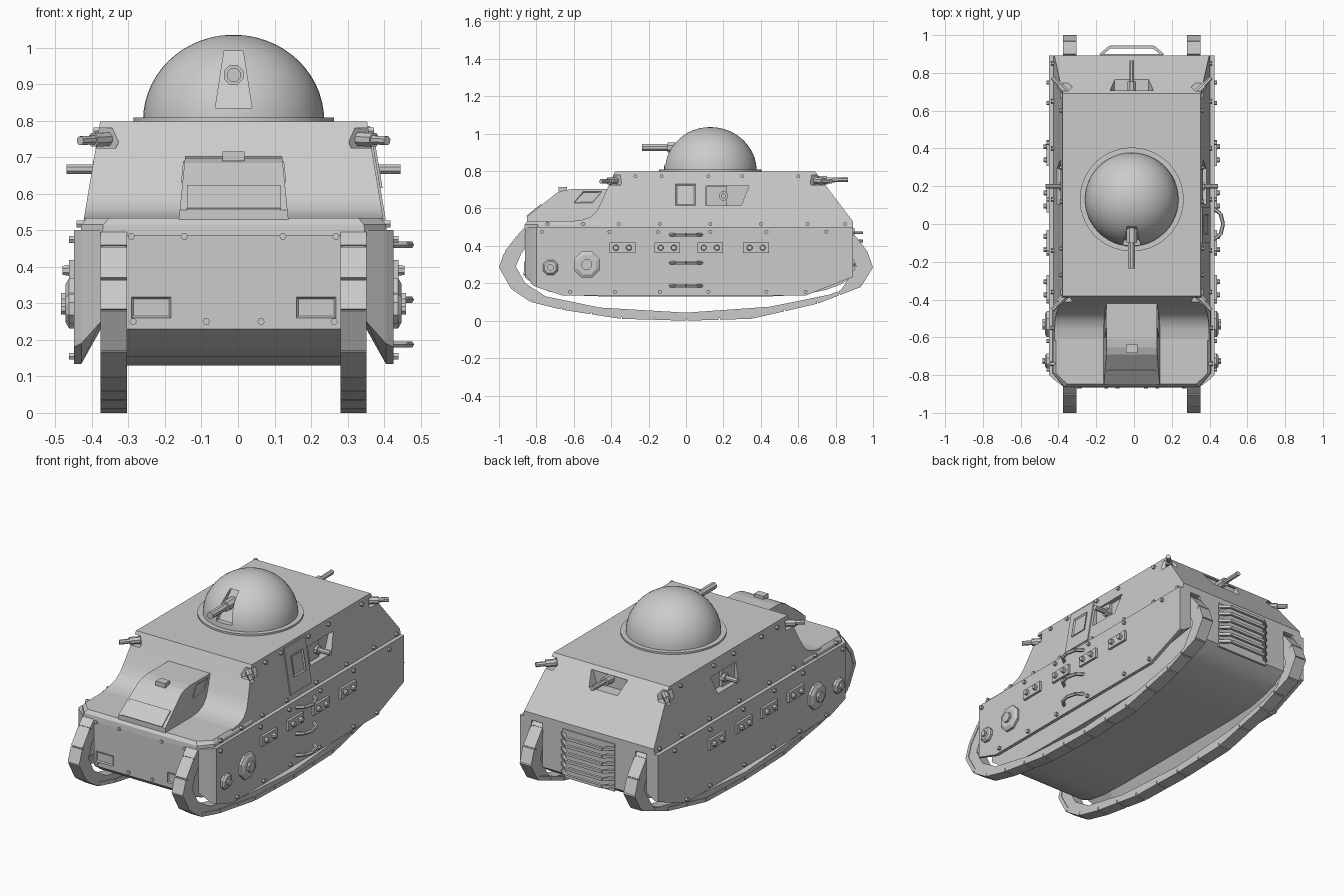
import bpy, bmesh, math
from mathutils import Vector, Matrix

if "Cube" in bpy.data.objects:
    bpy.data.objects.remove(bpy.data.objects["Cube"])

CX = -0.012  # body centre line; the one-sided handles shift the bounds


def finish(name, bm, mirror=False, smooth=None):
    bmesh.ops.recalc_face_normals(bm, faces=bm.faces)
    me = bpy.data.meshes.new(name)
    bm.to_mesh(me)
    bm.free()
    ob = bpy.data.objects.new(name, me)
    bpy.context.collection.objects.link(ob)
    ob.location.x = CX
    if mirror:
        ob.modifiers.new("mirror", 'MIRROR')
    if smooth:
        me.shade_smooth()
        me.set_sharp_from_angle(angle=math.radians(smooth))
    return ob


def loft(bm, sections):
    """Skin closed sections with equal point counts; returns the last cap."""
    rings = [[bm.verts.new(p) for p in s] for s in sections]
    n = len(rings[0])
    for a, b in zip(rings, rings[1:]):
        for i in range(n):
            bm.faces.new((a[i], a[(i + 1) % n], b[(i + 1) % n], b[i]))
    bm.faces.new(rings[0])
    return bm.faces.new(rings[-1])


def box(bm, c, size, rot=0):
    m = Matrix.Translation(c) @ Matrix.Rotation(rot, 4, 'Z') @ Matrix.Diagonal((*size, 1))
    bmesh.ops.create_cube(bm, size=1, matrix=m)


def tube(bm, p, q, r, n=8, r2=None):
    p, q = Vector(p), Vector(q)
    m = Matrix.Translation((p + q) / 2) @ (q - p).to_track_quat('Z', 'Y').to_matrix().to_4x4()
    bmesh.ops.create_cone(bm, cap_ends=True, segments=n, radius1=r, radius2=r if r2 is None else r2,
                          depth=(q - p).length, matrix=m @ Matrix.Rotation(math.pi / n, 4, 'Z'))


def tapered(bm, profile, w):
    """Side profile (y, z) spread to half width w(z)."""
    loft(bm, [[(s * w(z), y, z) for y, z in profile] for s in (-1, 1)])


def panel(bm, pts, w, t, inset=0):
    """Raised panel on a tilted side wall, with optional sunken window."""
    f = loft(bm, [[(w(z) + d, y, z) for y, z in pts] for d in (-.01, t)])
    if inset:
        bmesh.ops.recalc_face_normals(bm, faces=bm.faces)
        bmesh.ops.inset_individual(bm, faces=[f], thickness=inset, depth=-.008)


def rect(y0, y1, z0, z1):
    return [(y0, z0), (y1, z0), (y1, z1), (y0, z1)]


def cut(ob, cutter):
    cutter.hide_render = True
    m = ob.modifiers.new("cut", 'BOOLEAN')
    m.operation, m.object = 'DIFFERENCE', cutter
    bpy.context.view_layer.objects.active = ob
    bpy.ops.object.modifier_apply(modifier=m.name)
    bpy.data.objects.remove(cutter)


def hull_w(z):
    return .415 - .05 * (z - .5) / .3


def hood_w(z):
    return .15 - .017 * (z - .53) / .17


# lower hull between the tracks
bm = bmesh.new()
belly = [(-.86, .51), (-.86, .23), (-.8, .185), (-.73, .155), (-.62, .136), (-.45, .13), (.45, .13),
         (.62, .138), (.75, .165), (.83, .195), (.893, .24), (.893, .51)]
tapered(bm, belly, lambda z: .295)
finish("lower_hull", bm, smooth=32)

# front deck with chamfered corners
bm = bmesh.new()
loft(bm, [[(-.42 + i, -.45, z), (-.42 + i, -.79, z), (-.36 + i, -.865 + i, z), (.36 - i, -.865 + i, z),
           (.42 - i, -.79, z), (.42 - i, -.45, z)] for z, i in ((.485, 0), (.515, .003), (.533, .018))])
finish("front_deck", bm)

# upper hull with gun ports cut out
bm = bmesh.new()
tapered(bm, [(-.62, .49), (-.62, .532), (-.56, .538), (-.51, .555), (-.475, .59), (-.45, .64), (-.38, .798),
             (.69, .798), (.893, .53), (.893, .49)], hull_w)
upper = finish("upper_hull", bm)
bm = bmesh.new()
CORNERS = [(-.405, -1), (.725, 1)]
for s in (-1, 1):
    port = [(.107, .72), (.337, .72), (.294, .615), (.107, .615)]
    loft(bm, [[(s * x, y, z) for y, z in port] for x in (.353, .5)])
    for y, d in CORNERS:
        box(bm, (s * .375, y, .752), (.085, .085, .055), math.pi / 4)
loft(bm, [[(-.115, y, .775), (.115, y, .775), (.09, y, .70), (-.09, y, .70)] for y in (.695, 1)])
cut(upper, finish("port_cutter", bm))
upper.data.shade_smooth()
upper.data.set_sharp_from_angle(angle=math.radians(32))

# side skirts, sloped inward underneath
bm = bmesh.new()
outer = [(-.8, .5), (-.8, .18), (-.66, .134), (.64, .134), (.893, .235), (.893, .5)]
inner = [(-.86, .5), (-.86, .25), (-.66, .23), (.64, .23), (.893, .27), (.893, .5)]
mid = [(-.82, .5)] + [(-.82, .19)] + outer[2:]
loft(bm, [[(x, y, z) for y, z in p] for x, p in ((.363, inner), (.417, mid), (.437, outer))])
finish("side_skirt", bm, mirror=True)

# track bands with separate links
path = [(-.86, .5), (-.9, .46), (-.97, .37), (-1, .285), (-.935, .17), (-.83, .1), (-.67, .06), (-.35, .01),
        (0, 0), (.35, .01), (.7, .09), (.935, .18), (1, .285), (.97, .37), (.9, .46), (.86, .5)]
back = [(-.8, .46), (-.88, .36), (-.91, .29), (-.86, .2), (-.75, .13), (-.46, .07), (0, .043),
        (.45, .075), (.82, .15), (.91, .29), (.88, .36), (.8, .46)]
bm = bmesh.new()
ring = [(y * .991, z * .985 + .009) for y, z in path] + back[::-1]
loft(bm, [[(x, y, z) for y, z in ring] for x in (.296, .36)])
for a, b in zip(path, path[1:]):
    a, b = Vector(a), Vector(b)
    n = max(1, round((b - a).length / .16))
    d = (b - a) / n
    u = d.normalized()
    inward = Vector((-u.y, u.x)) * .022
    for i in range(n):
        p, q = a + d * i + u * .007, a + d * (i + 1)
        loft(bm, [[(x, *v) for v in (p, q, q + inward, p + inward)] for x in (.292, .364)])
finish("track", bm, mirror=True)

# driver hood, visor, lid and side windows
bm = bmesh.new()
tapered(bm, [(-.85, .52), (-.85, .556), (-.69, .684), (-.655, .697), (-.61, .703), (-.40, .703), (-.40, .52)], hood_w)
finish("driver_hood", bm)
bm = bmesh.new()
loft(bm, [[(x, -.848, .552), (x, -.77, .615), (x, -.775, .624), (x, -.853, .561)] for x in (-.128, .128)])
box(bm, (0, -.66, .703), (.06, .045, .026))
finish("visor_and_latch", bm)
bm = bmesh.new()
panel(bm, [(-.60, .63), (-.50, .63), (-.45, .69), (-.55, .69)], hood_w, .004, .01)
finish("hood_window", bm, mirror=True)

# dome turret with gun slot, base ring
bm = bmesh.new()
loft(bm, [[(.248 * math.cos(e) * math.cos(t), .13 + .248 * math.cos(e) * math.sin(t), .8 + .235 * math.sin(e))
           for t in (k * math.tau / 48 for k in range(48))]
          for e in (j * math.radians(88.5) / 14 for j in range(15))])
dome = finish("turret_dome", bm)
bm = bmesh.new()
loft(bm, [[(-.05, y0, .835), (.05, y0, .835), (.026, y1, .99), (-.026, y1, .99)]
          for y0, y1 in ((-.085, 0), (-.5, -.5))])
cut(dome, finish("slot_cutter", bm))
dome.data.shade_smooth()
dome.data.set_sharp_from_angle(angle=math.radians(30))
bm = bmesh.new()
tube(bm, (0, .13, .79), (0, .13, .808), .275, 48)
finish("turret_ring", bm, smooth=30)
bm = bmesh.new()
tube(bm, (0, 0, .925), (0, -.235, .925), .02)
tube(bm, (0, 0, .925), (0, -.1, .925), .029)
finish("turret_gun", bm)

# rear, side and corner guns
bm = bmesh.new()
tube(bm, (0, .68, .75), (0, .865, .755), .014)
tube(bm, (0, .68, .75), (0, .755, .752), .025)
finish("rear_gun", bm)
bm = bmesh.new()
tube(bm, (.33, .2, .667), (.457, .2, .667), .014)
tube(bm, (.33, .2, .667), (.385, .2, .667), .025)
box(bm, (.36, .165, .667), (.02, .11, .1))
for y, d in CORNERS:
    tube(bm, (.325, y - .05 * d, .75), (.42, y + .05 * d, .745), .013)
    tube(bm, (.325, y - .05 * d, .75), (.385, y + .01 * d, .747), .02)
finish("side_guns", bm, mirror=True)

# octagonal hubs and bolted plates on the skirts
bm = bmesh.new()
for y, z, r in ((-.53, .3, .075), (-.725, .285, .044)):
    tube(bm, (.43, y, z), (.45, y, z), r)
    tube(bm, (.45, y, z), (.46, y, z), r, r2=r * .75)
    tube(bm, (.45, y, z), (.472, y, z), r * .4)
finish("skirt_hubs", bm, mirror=True)
bm = bmesh.new()
for y in (-.34, -.1, .13, .375):
    box(bm, (.44, y, .39), (.022, .138, .058))
    for k in (-.035, .035):
        tube(bm, (.44, y + k, .39), (.468, y + k, .39), .018, r2=.013)
finish("skirt_plates", bm, mirror=True)

# rivets
bm = bmesh.new()
rows = [(.475, (-.77, -.41, -.15, .13, .43, .75), .437), (.155, (-.62, -.38, -.14, .12, .43, .64), .437),
        (.517, (-.74, -.55, -.36, -.14, .13, .4, .65, .85), None), (.772, (-.27, -.13, .12, .3, .6), None)]
for z, ys, x in rows:
    for y in ys:
        x0 = x or (.416 if y < -.5 else hull_w(z))
        tube(bm, (x0 - .01, y, z), (x0 + .014, y, z), .011, 6)
for x, z in ((.28, .483), (.135, .483), (.275, .25), (.075, .25)):
    tube(bm, (x, -.85, z), (x, -.87, z), .01, 6)
finish("rivets", bm, mirror=True)

# front hatches
bm = bmesh.new()
f = loft(bm, [[(.172, y, .26), (.28, y, .26), (.28, y, .317), (.172, y, .317)] for y in (-.85, -.866)])
bmesh.ops.recalc_face_normals(bm, faces=bm.faces)
bmesh.ops.inset_individual(bm, faces=[f], thickness=.01, depth=-.008)
finish("front_hatch", bm, mirror=True)

# door and step handles on the right side only
bm = bmesh.new()
panel(bm, rect(-.1, .09, .53, .785), hull_w, .006)
panel(bm, rect(-.055, .05, .615, .73), hull_w, .012, .014)
finish("side_door", bm)
bm = bmesh.new()
arc = [(.43, -.085), (.47, -.055), (.484, 0), (.47, .055), (.43, .085)]
for z in (.46, .31, .187):
    for a, b in zip(arc, arc[1:]):
        tube(bm, (*a, z), (*b, z), .01, 6)
finish("step_handles", bm)

# rear grille with bent bars
bm = bmesh.new()
box(bm, (0, .893, .36), (.33, .014, .27))
bar = [(-.165, .895), (-.115, .938), (.115, .938), (.165, .895)]
for i in range(6):
    z = .255 + i * .043
    for a, b in zip(bar, bar[1:]):
        tube(bm, (*a, z), (*b, z), .011, 4)
finish("rear_grille", bm)
